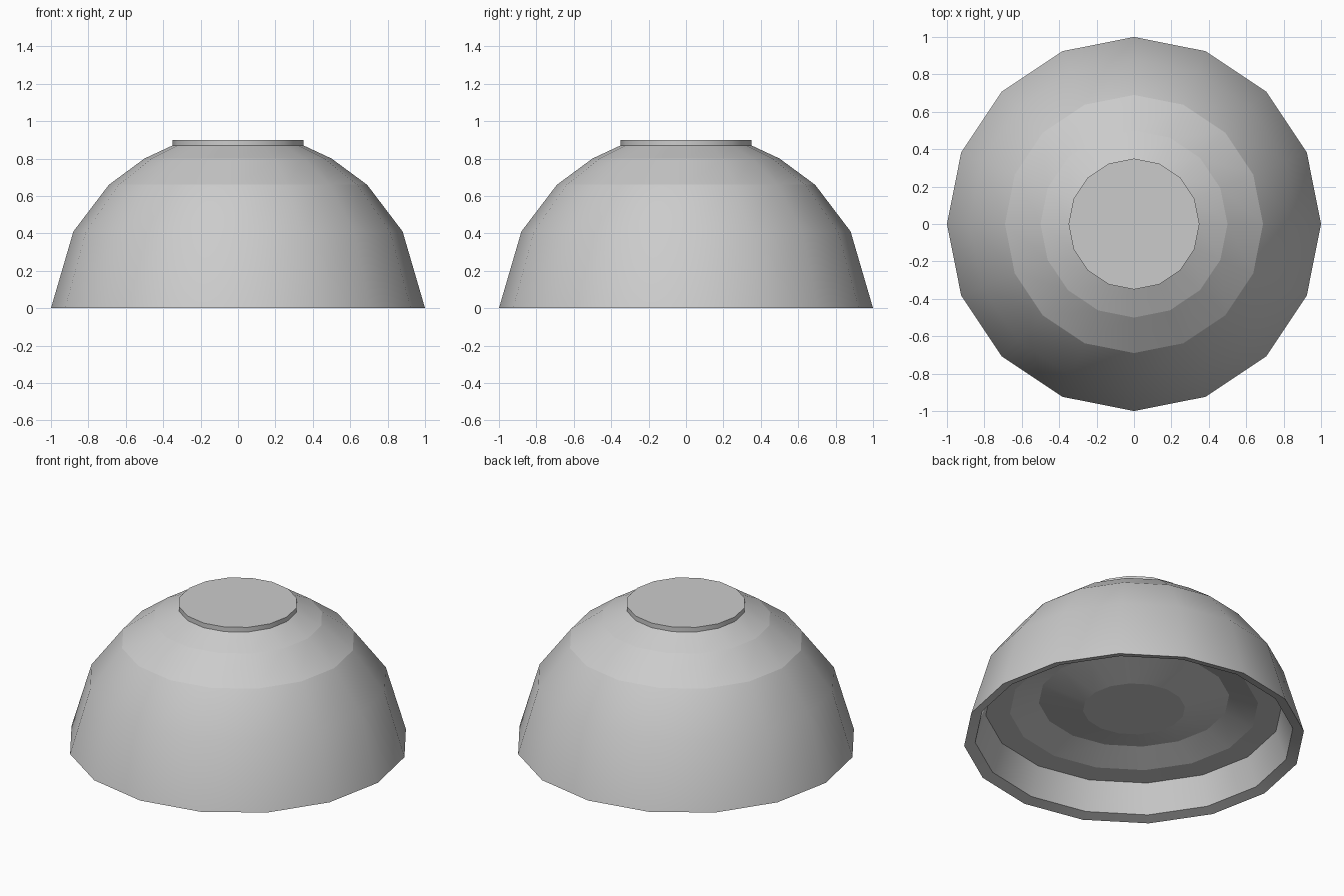
import bpy, math

if "Cube" in bpy.data.objects:
    bpy.data.objects.remove(bpy.data.objects["Cube"])

SIDES = 16


def lathe(name, profile, creases=(), angle=30):
    """Revolve (radius, z) points around z; radius 0 makes a pole."""
    verts, faces, rings = [], [], []
    for r, z in profile:
        start = len(verts)
        n = 1 if r == 0 else SIDES
        for i in range(n):
            a = 2 * math.pi * i / SIDES
            verts.append((r * math.cos(a), r * math.sin(a), z))
        rings.append([start + i % n for i in range(SIDES)])
    for lo, hi in zip(rings, rings[1:]):
        for i in range(SIDES):
            j = (i + 1) % SIDES
            quad = [lo[i], lo[j], hi[j], hi[i]]
            faces.append(list(dict.fromkeys(quad)))
    mesh = bpy.data.meshes.new(name)
    mesh.from_pydata(verts, [], faces)
    mesh.update()
    obj = bpy.data.objects.new(name, mesh)
    bpy.context.collection.objects.link(obj)
    bpy.context.view_layer.objects.active = obj
    obj.select_set(True)
    bpy.ops.object.shade_smooth_by_angle(angle=math.radians(angle))
    obj.select_set(False)
    # Extra hard rings between the bands
    for k in creases:
        ring = set(rings[k])
        for e in mesh.edges:
            if set(e.vertices) <= ring:
                e.use_edge_sharp = True
    return obj


# Upturned bowl: moulded filling, inner wall, rim, outer wall, foot
lathe("bowl", [
    (0, 0.20), (0.30, 0.20), (0.56, 0.267), (0.73, 0.205), (0.873, 0.20),
    (0.935, 0.02), (1.0, 0.0), (0.88, 0.41), (0.69, 0.66), (0.50, 0.80),
    (0.35, 0.87), (0.35, 0.90), (0, 0.90),
], creases=(1, 2, 3, 8, 9))
